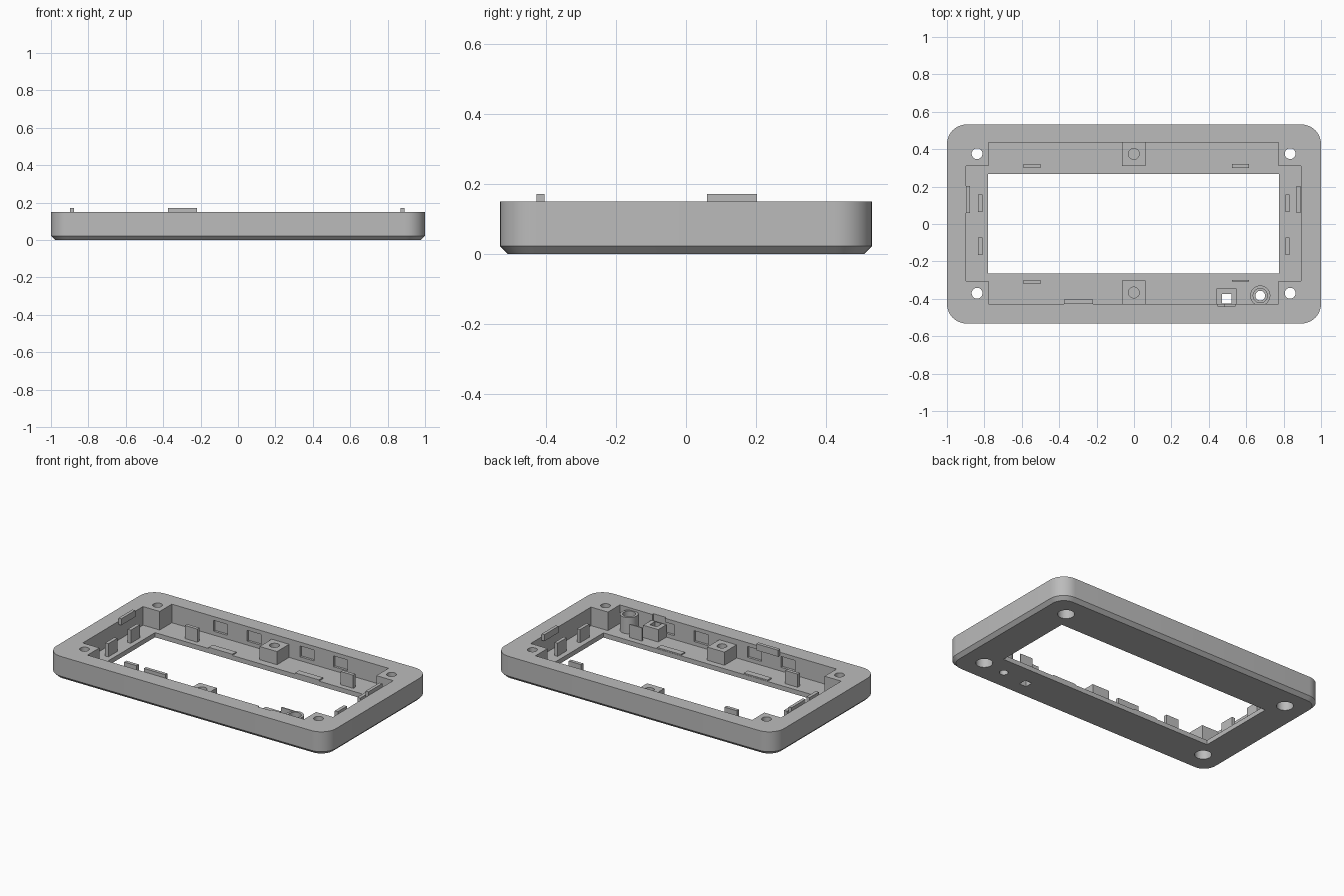
import bpy, bmesh, math

if "Cube" in bpy.data.objects:
    bpy.data.objects.remove(bpy.data.objects["Cube"])

grey = bpy.data.materials.new("mid grey")
grey.diffuse_color = (0.5, 0.5, 0.5, 1)
grey.use_nodes = True
grey.node_tree.nodes["Principled BSDF"].inputs["Base Color"].default_value = grey.diffuse_color
FLOOR, TOP = 0.03, 0.15


def make(name, bm):
    bmesh.ops.recalc_face_normals(bm, faces=bm.faces[:])
    me = bpy.data.meshes.new(name)
    bm.to_mesh(me)
    bm.free()
    me.materials.append(grey)
    ob = bpy.data.objects.new(name, me)
    bpy.context.collection.objects.link(ob)
    return ob


def box(name, x0, x1, y0, y1, z0, z1):
    bm = bmesh.new()
    bmesh.ops.create_cube(bm, size=1)
    for v in bm.verts:
        v.co = (x0 if v.co.x < 0 else x1, y0 if v.co.y < 0 else y1, z0 if v.co.z < 0 else z1)
    return make(name, bm)


def cyl(name, x, y, r, z0, z1, n=32):
    bm = bmesh.new()
    bmesh.ops.create_cone(bm, cap_ends=True, segments=n, radius1=r, radius2=r, depth=z1 - z0)
    bmesh.ops.translate(bm, vec=(x, y, (z0 + z1) / 2), verts=bm.verts)
    return make(name, bm)


def activate(ob):
    bpy.ops.object.select_all(action='DESELECT')
    ob.select_set(True)
    bpy.context.view_layer.objects.active = ob


def cut(ob, cutter):
    m = ob.modifiers.new("cut", 'BOOLEAN')
    m.operation, m.solver, m.object = 'DIFFERENCE', 'EXACT', cutter
    activate(ob)
    bpy.ops.object.modifier_apply(modifier=m.name)
    bpy.data.objects.remove(cutter)


def smooth(ob):
    activate(ob)
    bpy.ops.object.shade_smooth_by_angle(angle=math.radians(30))


# Rounded frame body with a chamfered lower edge
def ring(bm, inset, z, r=0.105, n=10):
    out = []
    for k, (sx, sy) in enumerate(((1, 1), (-1, 1), (-1, -1), (1, -1))):
        for i in range(n + 1):
            a = math.pi / 2 * (k + i / n)
            out.append(bm.verts.new((sx * (1 - r) + (r - inset) * math.cos(a),
                                     sy * (0.532 - r) + (r - inset) * math.sin(a), z)))
    return out


bm = bmesh.new()
loops = [ring(bm, 0.022, 0), ring(bm, 0, 0.022), ring(bm, 0, TOP)]
for a, b in zip(loops, loops[1:]):
    for i in range(len(a)):
        j = (i + 1) % len(a)
        bm.faces.new((a[i], a[j], b[j], b[i]))
bm.faces.new(loops[0])
bm.faces.new(loops[-1])
frame = make("frame", bm)

# Cross-shaped pocket and display window
cut(frame, box("cutter", -0.778, 0.772, -0.427, 0.435, FLOOR, 0.3))
cut(frame, box("cutter", -0.897, 0.893, -0.305, 0.311, FLOOR, 0.3))
cut(frame, box("cutter", -0.78, 0.776, -0.264, 0.266, -0.1, 0.3))

# Corner screw holes, counterbored from below
for x in (-0.839, 0.835):
    for y in (-0.37, 0.376):
        cut(frame, cyl("cutter", x, y, 0.029, -0.1, 0.3))
        cut(frame, cyl("cutter", x, y, 0.05, -0.1, 0.06))

# Shallow notches in the long pocket walls
for x in (-0.43, -0.19, 0.19, 0.43):
    for y in (-0.427, 0.435):
        cut(frame, box("cutter", x - 0.05, x + 0.05, y - 0.015, y + 0.015, 0.055, 0.125))

# Connector openings through the floor
cut(frame, box("cutter", 0.47, 0.52, -0.425, -0.373, -0.1, 0.1))
cut(frame, cyl("cutter", 0.675, -0.383, 0.026, -0.1, 0.1))
cut(frame, box("cutter", 0.45, 0.54, -0.44, -0.41, 0.08, 0.3))
smooth(frame)

# Middle screw posts with blind holes
for y0, y1, side in ((-0.43, -0.303, "front"), (0.311, 0.438, "back")):
    post = box(side + "_screw_post", -0.063, 0.061, y0, y1, FLOOR - 0.005, 0.115)
    cut(post, cyl("cutter", -0.001, (y0 + y1) / 2, 0.029, 0.05, 0.3))
    smooth(post)

# Square connector housing and round button sleeve
housing = box("connector_housing", 0.44, 0.548, -0.43, -0.345, FLOOR - 0.005, 0.11)
cut(housing, box("cutter", 0.47, 0.52, -0.425, -0.373, -0.1, 0.3))
sleeve = cyl("button_sleeve", 0.675, -0.383, 0.054, FLOOR - 0.005, 0.135)
cut(sleeve, cyl("cutter", 0.675, -0.383, 0.038, 0.06, 0.3))
cut(sleeve, cyl("cutter", 0.675, -0.383, 0.026, -0.1, 0.3))
smooth(sleeve)

# Upright holding clips and low pads on the long sides
for s, side in ((-1, "front"), (1, "back")):
    y = s * 0.31
    box(side + "_left_clip", -0.59, -0.5, y - 0.011, y + 0.011, FLOOR - 0.005, 0.115)
    if s > 0:
        box("back_right_clip", 0.525, 0.615, 0.299, 0.321, FLOOR - 0.005, 0.115)
    else:
        box("front_right_clip", 0.525, 0.615, -0.308, -0.3, FLOOR - 0.005, 0.115)
    for x in (-0.312, 0.308):
        a, b = sorted((s * 0.266, s * 0.307))
        box(side + "_pad", x - 0.085, x + 0.085, a, b, FLOOR - 0.005, FLOOR + 0.008)

# Upright clips on the short sides
for x in (-0.822, 0.82):
    for y in (-0.12, 0.11):
        box("side_clip", x - 0.011, x + 0.011, y - 0.047, y + 0.047, FLOOR - 0.005, 0.115)

# Latch tabs rising over the rim
for x in (-0.887, 0.88):
    box("side_latch", x - 0.01, x + 0.01, 0.06, 0.203, 0.13, 0.172)
box("front_latch", -0.375, -0.22, -0.427, -0.405, 0.13, 0.172)
